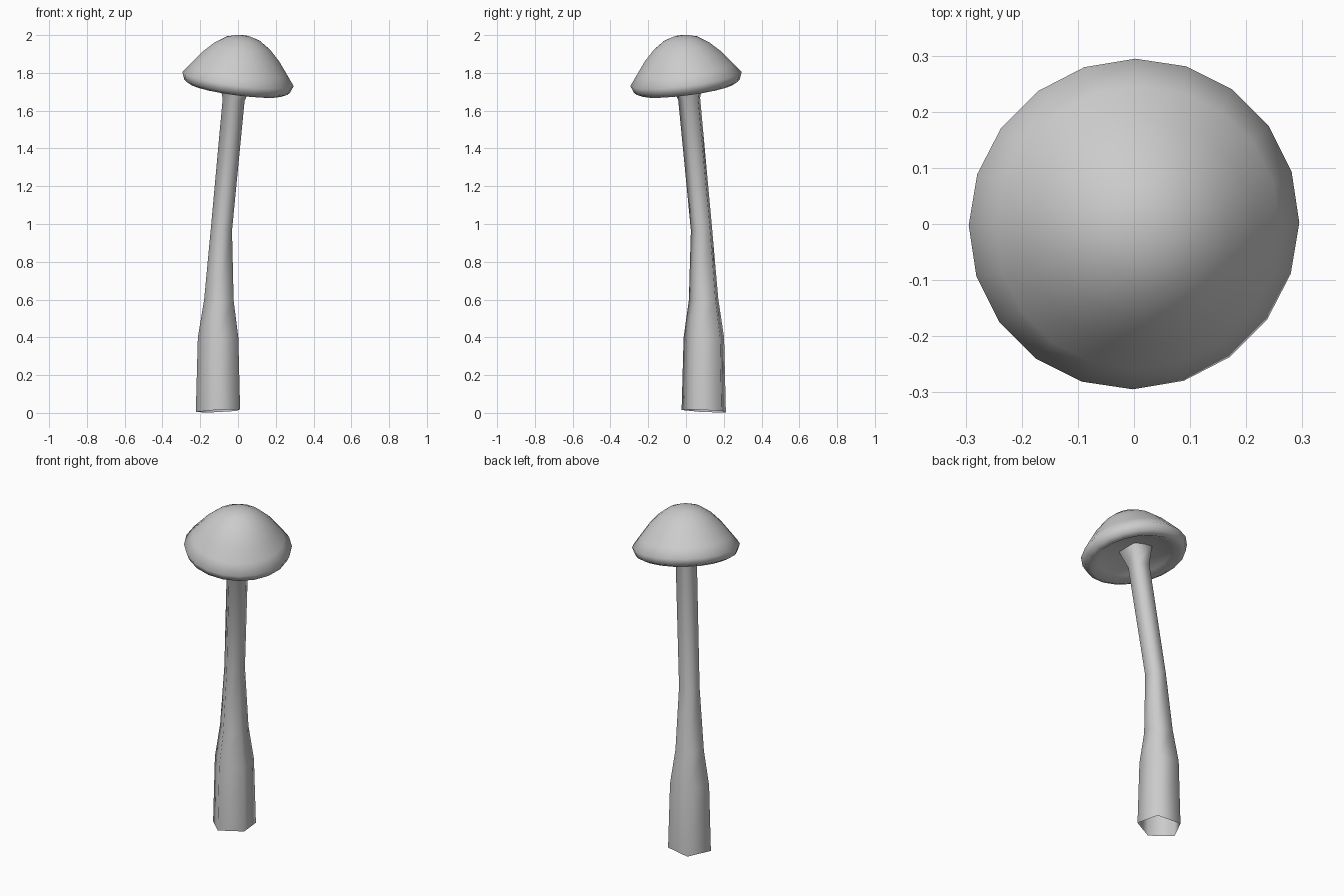
import bpy, bmesh, math
from mathutils import Matrix, Vector

cube = bpy.data.objects.get("Cube")
if cube:
    bpy.data.objects.remove(cube, do_unlink=True)

grey = bpy.data.materials.new("plain grey")
grey.use_nodes = True
GREY = (0.6, 0.6, 0.6, 1)
grey.diffuse_color = GREY
grey.node_tree.nodes["Principled BSDF"].inputs["Base Color"].default_value = GREY


def ring(bm, radius, sides, start, matrix):
    """Add one polygon ring of vertices, placed by a matrix."""
    verts = []
    for i in range(sides):
        a = start + math.tau * i / sides
        p = Vector((radius * math.cos(a), radius * math.sin(a), 0))
        verts.append(bm.verts.new(matrix @ p))
    return verts


def bridge(bm, lower, upper):
    n = len(lower)
    for i in range(n):
        j = (i + 1) % n
        bm.faces.new((lower[i], lower[j], upper[j], upper[i]))


def finish(bm, name):
    mesh = bpy.data.meshes.new(name)
    bm.to_mesh(mesh)
    bm.free()
    mesh.materials.append(grey)
    for poly in mesh.polygons:
        poly.use_smooth = True
    obj = bpy.data.objects.new(name, mesh)
    bpy.context.collection.objects.link(obj)
    return obj


def lean(slope):
    """Tilt so the normal leans along the (+x, -y) diagonal."""
    normal = Vector((slope, -slope, 1)).normalized()
    return Vector((0, 0, 1)).rotation_difference(normal).to_matrix().to_4x4()


# Stalk: five-sided open tube that leans along the diagonal
# (height, diagonal offset, radius, ring slope)
STALK = [
    (0.01, -0.10, 0.125, -0.05),
    (0.40, -0.10, 0.114, 0.0),
    (0.60, -0.097, 0.083, 0.04),
    (0.97, -0.085, 0.060, 0.07),
    (1.66, -0.020, 0.062, 0.10),
    (1.77, -0.008, 0.100, 0.14),
]
bm = bmesh.new()
previous = None
for z, d, r, slope in STALK:
    place = Matrix.Translation((d, -d, z)) @ lean(slope)
    current = ring(bm, r, 5, math.pi / 4, place)
    if previous:
        bridge(bm, previous, current)
    previous = current
finish(bm, "stalk")

# Cap: tilted dome with a rolled lip and a hollow underside
CAP = [(0.09, -0.005), (0.205, -0.03), (0.25, -0.056), (0.282, -0.04),
       (0.297, 0.0), (0.255, 0.055), (0.205, 0.12), (0.15, 0.175),
       (0.09, 0.215), (0.04, 0.23)]
bm = bmesh.new()
tilt = Matrix.Translation((0, 0, 1.768)) @ lean(0.13)
rings = [ring(bm, r, 20, 0, tilt @ Matrix.Translation((0, 0, z))) for r, z in CAP]
for lower, upper in zip(rings, rings[1:]):
    bridge(bm, lower, upper)
for loop, z in ((rings[0][::-1], 0.0), (rings[-1], 0.233)):
    pole = bm.verts.new(tilt @ Vector((0, 0, z)))
    for i in range(20):
        bm.faces.new((loop[i], loop[(i + 1) % 20], pole))
bmesh.ops.recalc_face_normals(bm, faces=bm.faces)
finish(bm, "cap")
